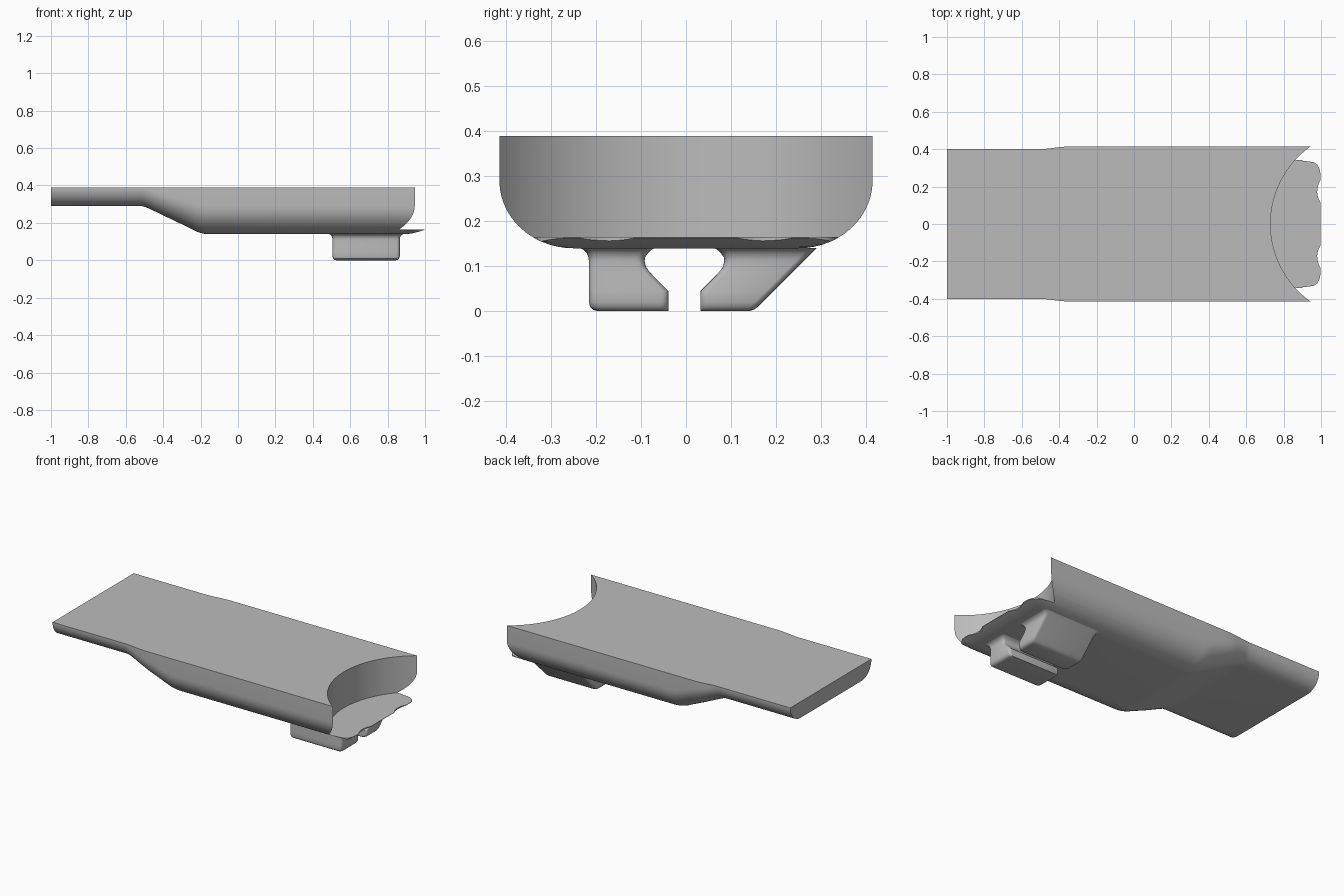
import bpy, bmesh, math

if "Cube" in bpy.data.objects:
    bpy.data.objects.remove(bpy.data.objects["Cube"])

grey = bpy.data.materials.new("plain grey")
grey.diffuse_color = (0.5, 0.5, 0.5, 1)
grey.use_nodes = True
grey.node_tree.nodes["Principled BSDF"].inputs["Base Color"].default_value = grey.diffuse_color


def finish(name, bm):
    bmesh.ops.remove_doubles(bm, verts=bm.verts, dist=1e-5)
    bmesh.ops.recalc_face_normals(bm, faces=bm.faces)
    me = bpy.data.meshes.new(name)
    bm.to_mesh(me)
    bm.free()
    ob = bpy.data.objects.new(name, me)
    bpy.context.collection.objects.link(ob)
    me.materials.append(grey)
    return ob


def loft(name, rings):
    """Skin closed rings of equal length and cap both ends."""
    bm = bmesh.new()
    vs = [[bm.verts.new(p) for p in r] for r in rings]
    n = len(vs[0])
    for a, b in zip(vs, vs[1:]):
        for i in range(n):
            j = (i + 1) % n
            bm.faces.new((a[i], a[j], b[j], b[i]))
    bm.faces.new(vs[0])
    bm.faces.new(vs[-1])
    return finish(name, bm)


def activate(ob):
    bpy.ops.object.select_all(action='DESELECT')
    ob.select_set(True)
    bpy.context.view_layer.objects.active = ob


def cut(ob, cutter):
    mod = ob.modifiers.new("cut", 'BOOLEAN')
    mod.operation, mod.solver, mod.object = 'DIFFERENCE', 'EXACT', cutter
    activate(ob)
    bpy.ops.object.modifier_apply(modifier="cut")
    bpy.data.objects.remove(cutter)


def smooth(ob):
    activate(ob)
    bpy.ops.object.shade_smooth_by_angle(angle=math.radians(32))


# Hull: shallow tail, sloping step and deep rounded tray
def hull_ring(x, zb):
    t = (0.29 - zb) / 0.15
    s = min(1, t * 2)
    hw = 0.4 + 0.015 * s * s * (3 - 2 * s)
    rx, rz = 0.1 + 0.065 * t, 0.099 + 0.051 * t
    lift = 0.14 + 0.0235 * max(0, (x - 0.9) / 0.1) ** 1.5   # underside rises at the lip
    half = [(hw, 0.39)]
    for i in range(15):
        a = math.radians(90 * i / 14)
        half.append((hw - rx + rx * math.cos(a), max(zb + rz - rz * math.sin(a), lift)))
    return [(x, y, z) for y, z in half] + [(x, -y, z) for y, z in reversed(half)]


path = [(-1, .29), (-.52, .29), (-.505, .288), (-.49, .283), (-.45, .2645), (-.4, .2405),
        (-.35, .2165), (-.3, .1925), (-.25, .168), (-.22, .153), (-.2, .146), (-.18, .1415),
        (-.16, .14), (.9, .14), (.925, .14), (.95, .14), (.975, .14), (1, .14)]
hull = loft("hull", [hull_ring(x, z) for x, z in path])

# Scooped end above the lip
R, cx = 0.508, 1.238
circle = [(cx + R * math.cos(math.tau * i / 128), R * math.sin(math.tau * i / 128)) for i in range(128)]
cut(hull, loft("scoop_cutter", [[(x, y, z) for x, y in circle] for z in (0.165, 0.6)]))

# Lip outline: rounded corners and two shallow notches
side = [(.9, .338), (.93, .335), (.96, .33), (.98, .317), (.992, .295), (.997, .27), (.997, .235),
        (.987, .215), (.981, .19), (.979, .17), (.982, .15), (.989, .13), (.998, .115)]
edge = side + [(x, -y) for x, y in reversed(side)]
outline = edge + [(.9, -.6), (1.1, -.6), (1.1, .6), (.9, .6)]
cut(hull, loft("lip_cutter", [[(x, y, z) for x, y in outline] for z in (0.0, 0.1651)]))
smooth(hull)


# Feet: rounded rectangles stacked in height
def foot_ring(z, y0, y1, grow):
    x0, x1, r = 0.505 - grow, 0.865 + grow, 0.018
    ring = []
    for k, (x, y) in enumerate([(x1 - r, y1 - r), (x0 + r, y1 - r), (x0 + r, y0 + r), (x1 - r, y0 + r)]):
        for i in range(5):
            a = math.radians(90 * k + 22.5 * i)
            ring.append((x + r * math.cos(a), y + r * math.sin(a), z))
    return ring


# height, inner y, straight outer y, slanted outer y, growth of the ends
levels = [(0, .036, .195, .14, -.02), (.003, .036, .205, .15, -.01), (.009, .036, .212, .159, -.004),
          (.02, .036, .215, .17, 0), (.045, .036, .215, .195, 0), (.08, .071, .215, .23, 0),
          (.09, .08, .215, .24, 0), (.1, .087, .215, .25, 0), (.112, .089, .215, .262, 0),
          (.12, .088, .216, .27, .001), (.13, .081, .22, .28, .005), (.137, .073, .227, .287, .012),
          (.141, .066, .236, .291, .02)]
straight_foot = loft("straight_foot", [foot_ring(z, -o - .001, -i - .003, g) for z, i, o, s, g in levels])
slanted_foot = loft("slanted_foot", [foot_ring(z, i - .004, s, g) for z, i, o, s, g in levels])
smooth(straight_foot)
smooth(slanted_foot)
